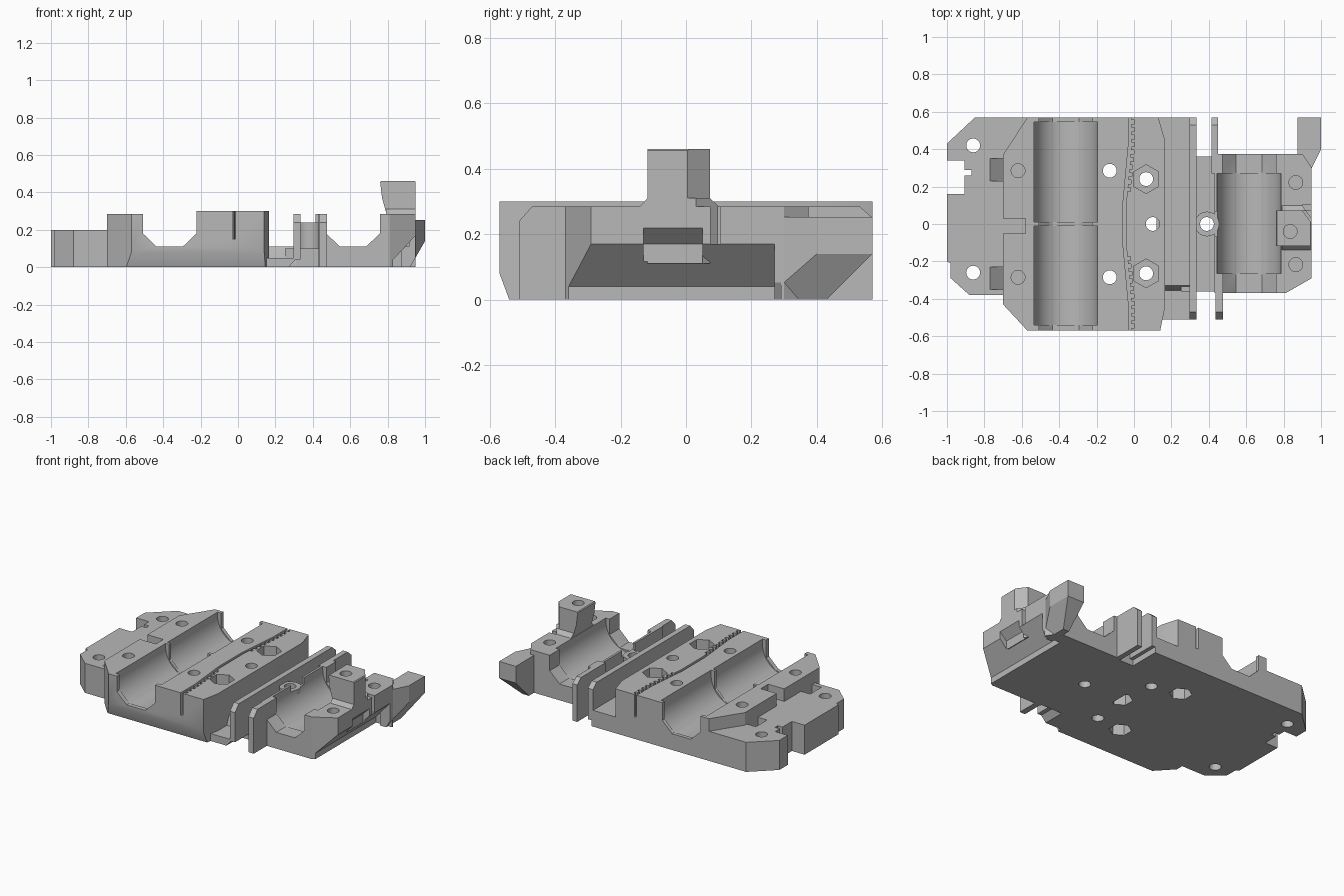
import bpy, bmesh, math
from mathutils import Vector

if "Cube" in bpy.data.objects:
    bpy.data.objects.remove(bpy.data.objects["Cube"], do_unlink=True)

GREY = (0.48, 0.48, 0.48, 1)
grey = bpy.data.materials.new("plain grey")
grey.use_nodes = True
grey.diffuse_color = GREY
grey.node_tree.nodes["Principled BSDF"].inputs["Base Color"].default_value = GREY


def prism(name, pts, axis, a, b):
    """Extrude a flat outline along an axis from a to b."""
    place = {"x": lambda p, d: (d, p[0], p[1]),
             "y": lambda p, d: (p[0], d, p[1]),
             "z": lambda p, d: (p[0], p[1], d)}[axis]
    bm = bmesh.new()
    lo = [bm.verts.new(place(p, a)) for p in pts]
    hi = [bm.verts.new(place(p, b)) for p in pts]
    bm.faces.new(lo)
    bm.faces.new(hi)
    for i in range(len(pts)):
        j = (i + 1) % len(pts)
        bm.faces.new((lo[i], lo[j], hi[j], hi[i]))
    bmesh.ops.recalc_face_normals(bm, faces=bm.faces)
    me = bpy.data.meshes.new(name)
    bm.to_mesh(me)
    bm.free()
    me.materials.append(grey)
    ob = bpy.data.objects.new(name, me)
    bpy.context.collection.objects.link(ob)
    return ob


def box(name, x, y, z):
    return prism(name, [(x[0], y[0]), (x[1], y[0]), (x[1], y[1]), (x[0], y[1])], "z", *z)


def ring(x, y, r, n, turn=0):
    return [(x + r * math.cos(math.tau * i / n + turn),
             y + r * math.sin(math.tau * i / n + turn)) for i in range(n)]


def hole(x, y, lo=-0.1, hi=0.6, r=0.037, n=24):
    return prism("hole_cutter", ring(x, y, r, n, math.pi / 6), "z", lo, hi)


def cut(ob, cutters):
    """Subtract each cutter, bake the result and drop the cutter."""
    for c in cutters:
        c.hide_render = True
        mod = ob.modifiers.new("cut", "BOOLEAN")
        mod.operation, mod.solver, mod.object = "DIFFERENCE", "EXACT", c
        deps = bpy.context.evaluated_depsgraph_get()
        me = bpy.data.meshes.new_from_object(ob.evaluated_get(deps))
        ob.modifiers.clear()
        ob.data = me
        bpy.data.objects.remove(c, do_unlink=True)


def slice_off(ob, point, normal):
    """Remove everything on the normal side of a plane and cap it."""
    bm = bmesh.new()
    bm.from_mesh(ob.data)
    res = bmesh.ops.bisect_plane(bm, geom=bm.verts[:] + bm.edges[:] + bm.faces[:],
                                 plane_co=point, plane_no=Vector(normal), clear_outer=True)
    edges = [e for e in res["geom_cut"] if isinstance(e, bmesh.types.BMEdge)]
    bmesh.ops.contextual_create(bm, geom=edges)
    bmesh.ops.recalc_face_normals(bm, faces=bm.faces)
    bm.to_mesh(ob.data)
    bm.free()


def trough(cx):
    """Faceted open channel running front to back."""
    half = [(0.07, 0.11), (0.143, 0.18), (0.143, 0.5)]
    pts = [(cx + x, z) for x, z in half] + [(cx - x, z) for x, z in reversed(half)]
    return prism("trough_cutter", pts, "y", -0.7, 0.7)


def pocket(cx, a, b):
    """Round-bottomed bearing seat, slightly wider than the trough."""
    r, zc = 0.17, 0.265
    pts = [(cx + r * math.cos(math.pi + math.pi * i / 32),
            zc + r * math.sin(math.pi + math.pi * i / 32)) for i in range(33)]
    return prism("pocket_cutter", pts + [(cx + r, 0.5), (cx - r, 0.5)], "y", a, b)


# Low end plate with notch and screw holes
plate = prism("end_plate", [(-1, 0.43), (-0.85, 0.57), (-0.56, 0.57), (-0.56, 0.3), (-0.6, 0.3),
                            (-0.6, -0.38), (-0.88, -0.38), (-0.98, -0.29), (-0.98, -0.21),
                            (-1, -0.2)], "z", 0, 0.2)
cut(plate, [box("notch", (-1.1, -0.905), (0.16, 0.34), (-0.1, 0.4)),
            box("notch", (-0.92, -0.87), (0.26, 0.29), (-0.1, 0.4)),
            hole(-0.86, 0.42), hole(-0.86, -0.26)])
for s in (-1, 1):
    cut(plate, [hole(-0.62, 0.285 * s, 0.1),
                prism("recess", [(-0.78, 0.21), (-0.69, 0.13), (-0.69, 0.21)], "y",
                      0.29 * s - 0.06, 0.29 * s + 0.06)])

# Main block carrying two bearings
block = prism("bearing_block", [(-0.7, -0.43), (-0.57, -0.57), (0.14, -0.57), (0.165, -0.45),
                                (0.165, 0.45), (0.13, 0.57), (-0.57, 0.57), (-0.7, 0.37)],
              "z", 0, 0.3)
cut(block, [trough(-0.365), pocket(-0.365, -0.54, -0.01), pocket(-0.365, 0.01, 0.545),
            box("step", (-0.8, -0.365), (-0.7, 0.7), (0.285, 0.5)),
            box("notch", (-0.8, -0.58), (-0.05, 0.03), (0.2, 0.5)),
            prism("edge", [(-0.529, -0.03), (-0.581, 0.11), (-0.65, 0.11), (-0.65, -0.03)],
                  "x", -0.8, 0.3),
            hole(0.1, 0), hole(0.1, 0, -0.1, 0.08, 0.07, 6)])
for s in (-1, 1):
    cut(block, [hole(-0.62, 0.285 * s, 0.1), hole(-0.13, 0.285 * s),
                hole(-0.13, 0.285 * s, -0.1, 0.08, 0.07, 6),
                hole(0.065, 0.252 * s - 0.012),
                hole(0.065, 0.252 * s - 0.012, 0.18, 0.5, 0.077, 6)])

# Toothed belt slot
path = [(-0.03, 0.62), (-0.03, 0.42), (-0.058, 0.12), (-0.058, -0.12), (-0.03, -0.42), (-0.03, -0.62)]
slot = path + [(x + 0.017, y) for x, y in reversed(path)]
cut(block, [prism("slot", slot, "z", 0.15, 0.5)])
for s in (-1, 1):
    for i in range(10):
        y = 0.175 + 0.04 * i
        x = -0.03 - 0.028 * max(0, min(1, (0.42 - y) / 0.3))
        ys = sorted((s * y, s * (y + 0.02)))
        cut(block, [box("tooth_gap", (x + 0.008, x + 0.034), ys, (0.15, 0.5))])

# Sunken floor, its low front lip and the upright walls of the middle channel
prism("channel_floor", [(-0.36, 0), (-0.36, 0.04), (-0.33, 0.11), (0.57, 0.11), (0.57, 0)],
      "x", 0.12, 0.31)
prism("channel_lip", [(0.145, 0), (0.27, 0), (0.315, 0.05), (0.145, 0.05)], "y", -0.51, -0.3)
middle = box("middle_floor", (0.25, 0.46), (-0.36, 0.36), (0, 0.1))
side = [(-0.51, 0.04), (-0.51, 0.24), (-0.47, 0.285), (0.53, 0.285), (0.57, 0.25), (0.57, 0.04)]
prism("long_wall", side, "x", 0.297, 0.335)
prism("rear_short_wall", [(0.27, 0)] + [(0.27, 0.285)] + side[3:5] + [(0.57, 0)], "x", 0.415, 0.45)
prism("front_short_wall", [(-0.27, 0), (-0.51, 0)] + side[1:3] + [(-0.27, 0.285)], "x", 0.435, 0.475)
boss = prism("screw_boss", ring(0.39, 0, 0.066, 32), "z", 0, 0.24)

# Single bearing block
small = prism("small_bearing_block", [(0.43, -0.37), (0.81, -0.37), (0.95, -0.29), (0.95, 0.3),
                                      (0.9, 0.375), (0.43, 0.375)], "z", 0, 0.285)
cut(small, [trough(0.615), pocket(0.615, -0.265, 0.27),
            prism("underside", [(0.83, -0.1), (0.83, 0.04), (0.95, 0.17), (1.1, 0.17), (1.1, -0.1)],
                  "y", -0.6, 0.29),
            box("notch", (0.9, 1.1), (0.075, 0.105), (0.17, 0.5)),
            box("boss_gap", (0.4, 0.47), (-0.068, 0.068), (0.24, 0.5)),
            hole(0.865, 0.222, 0.15), hole(0.865, -0.217, 0.15)])
for ob in (middle, boss, small):
    cut(ob, [hole(0.39, 0)])

# Upright post with a sloping inner side and a flared foot
post = prism("post", [(0.80, 0.11), (0.95, 0.11), (0.95, 0.455), (0.945, 0.46), (0.765, 0.46),
                      (0.76, 0.455), (0.77, 0.37), (0.79, 0.3)], "y", -0.118, 0.073)
slice_off(post, (0.95, 0.005, 0), (0.8, 0.6, 0))
foot = prism("post_foot", [(-0.14, 0.17), (-0.14, 0.285), (-0.118, 0.31), (0.073, 0.31),
                           (0.1, 0.285), (0.1, 0.17)], "x", 0.79, 0.95)
slice_off(foot, (0.95, 0.03, 0), (0.8, 0.6, 0))
for ob in (post, foot, small):
    cut(ob, [hole(0.835, -0.04, 0.2),
             prism("nut_slot", [(0.9, 0.1), (0.9, 0.17), (0.96, 0.228), (1.1, 0.228), (1.1, 0.1)],
                   "y", -0.13, 0.05)])

# Corner arm, undercut on two sides
arm = prism("corner_arm", [(0.875, 0.27), (0.875, 0.57), (1, 0.57), (1, 0.4), (0.95, 0.3),
                           (0.95, 0.27)], "z", 0, 0.253)
slice_off(arm, (0.95, 0.43, 0), (0, 1, -1))
slice_off(arm, (0.92, 0.43, 0), (0.14, 0, -0.08))

# Smooth the round surfaces, keep the edges crisp
bpy.ops.object.select_all(action="DESELECT")
for ob in bpy.context.collection.objects:
    if ob.type == "MESH" and grey.name in ob.data.materials:
        ob.select_set(True)
        bpy.context.view_layer.objects.active = ob
bpy.ops.object.shade_smooth_by_angle(angle=math.radians(25))
